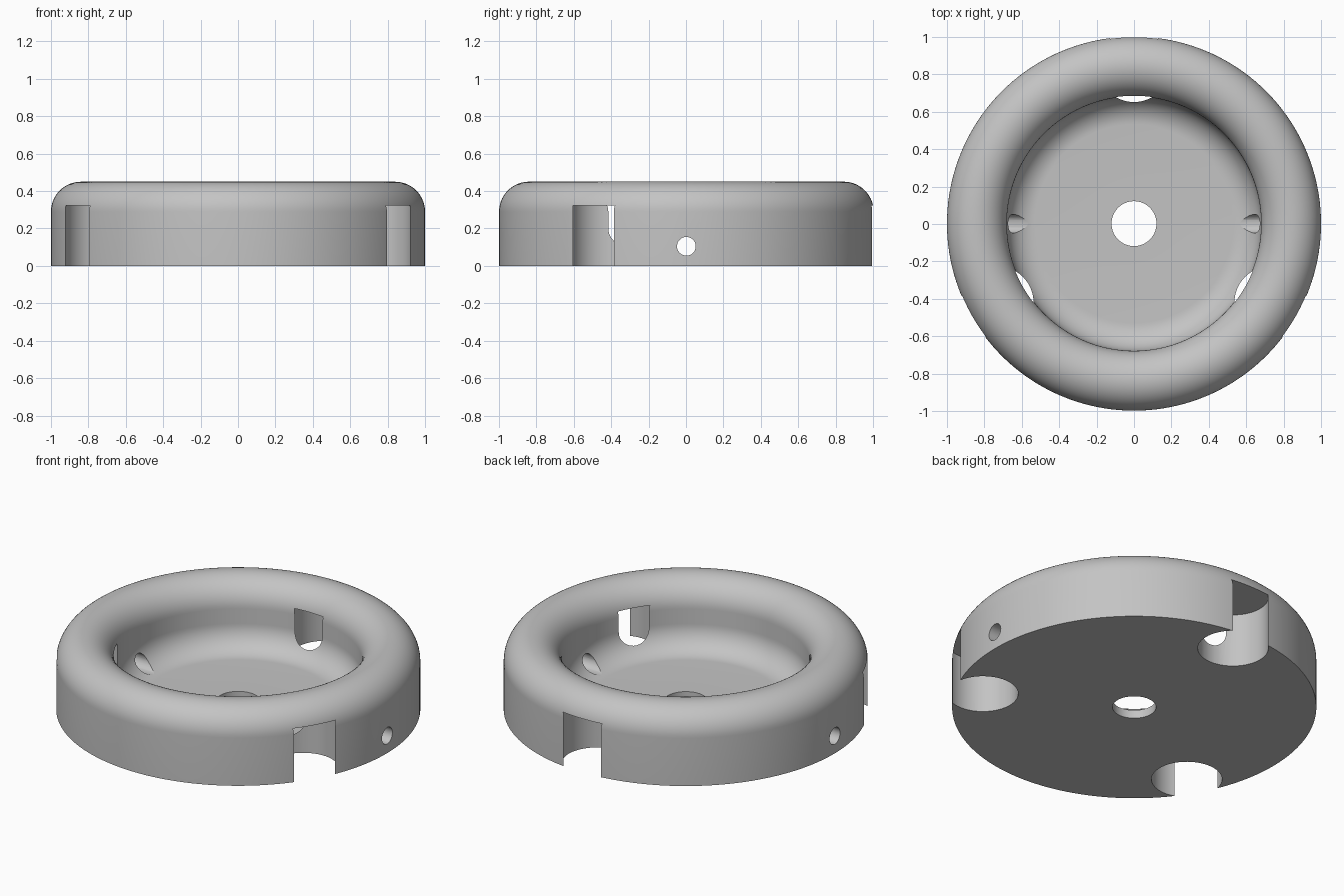
import bpy, bmesh
from math import pi, sin, cos, radians
from mathutils import Matrix, Vector

cube = bpy.data.objects.get("Cube")
if cube:
    bpy.data.objects.remove(cube, do_unlink=True)

grey = bpy.data.materials.new("plain grey")
grey.use_nodes = True
colour = (0.55, 0.55, 0.55, 1)
grey.diffuse_color = colour
grey.node_tree.nodes["Principled BSDF"].inputs["Base Color"].default_value = colour

CENTRE_Y = 0.002
SEGMENTS = 160


def make_object(name, bm):
    bmesh.ops.recalc_face_normals(bm, faces=bm.faces[:])
    mesh = bpy.data.meshes.new(name)
    bm.to_mesh(mesh)
    bm.free()
    mesh.materials.append(grey)
    obj = bpy.data.objects.new(name, mesh)
    bpy.context.scene.collection.objects.link(obj)
    return obj


def arc(cx, cz, r, start, end, steps):
    angles = [radians(start + (end - start) * i / steps) for i in range(steps + 1)]
    return [(cx + r * cos(a), cz + r * sin(a)) for a in angles]


def lathe(name, profile):
    bm = bmesh.new()
    rings = []
    for i in range(SEGMENTS):
        a = 2 * pi * i / SEGMENTS
        rings.append([bm.verts.new((r * cos(a), r * sin(a) + CENTRE_Y, z)) for r, z in profile])
    n = len(profile)
    for i in range(SEGMENTS):
        here, there = rings[i], rings[(i + 1) % SEGMENTS]
        for j in range(n):
            k = (j + 1) % n
            bm.faces.new((here[j], there[j], there[k], here[k]))
    return make_object(name, bm)


def cutter(name, radius, depth, matrix, segments):
    bm = bmesh.new()
    bmesh.ops.create_cone(bm, cap_ends=True, segments=segments, radius1=radius,
                          radius2=radius, depth=depth, matrix=matrix)
    obj = make_object(name, bm)
    obj.hide_render = True
    return obj


# Dish: flat base, rounded rim, vertical inner wall, filleted floor, centre hole
profile = [(0.12, 0), (1.0, 0)]
profile += arc(0.84, 0.29, 0.16, 0, 180, 28)
profile += arc(0.53, 0.20, 0.15, 0, -90, 14)
profile += [(0.12, 0.05)]
dish = lathe("round_dish", profile)

# Three round notches rising from the base through the wall
cutters = []
for angle in (90, 210, 330):
    a = radians(angle)
    centre = Vector((0.844 * cos(a), 0.844 * sin(a) + CENTRE_Y, 0.1235))
    cutters.append(cutter("notch_cutter", 0.194, 0.4, Matrix.Translation(centre), 64))

# Small cross hole on each side
for side in (-1, 1):
    place = Matrix.Translation((side * 0.8, CENTRE_Y, 0.105)) @ Matrix.Rotation(pi / 2, 4, 'Y')
    cutters.append(cutter("side_hole_cutter", 0.05, 0.6, place, 32))

for c in cutters:
    mod = dish.modifiers.new(c.name, 'BOOLEAN')
    mod.operation = 'DIFFERENCE'
    mod.solver = 'EXACT'
    mod.object = c

# Bake the cuts and remove the cutters
bpy.context.view_layer.update()
result = bpy.data.meshes.new_from_object(dish.evaluated_get(bpy.context.evaluated_depsgraph_get()))
dish.modifiers.clear()
dish.data = result
for c in cutters:
    bpy.data.objects.remove(c, do_unlink=True)

bpy.ops.object.select_all(action='DESELECT')
dish.select_set(True)
bpy.context.view_layer.objects.active = dish
bpy.ops.object.shade_smooth_by_angle(angle=radians(30))
